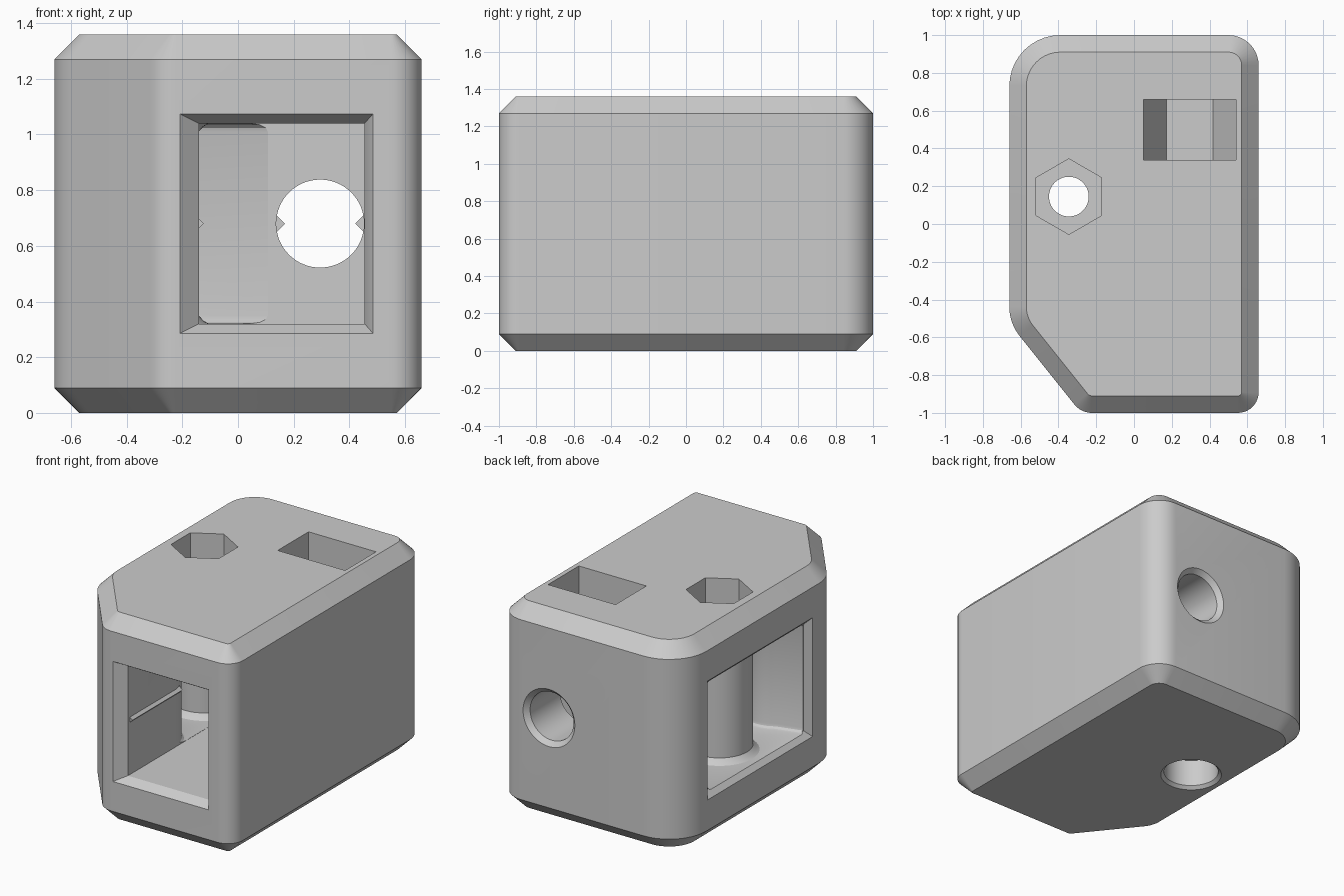
import bpy, bmesh, math
from mathutils import Vector

if "Cube" in bpy.data.objects:
    bpy.data.objects.remove(bpy.data.objects["Cube"], do_unlink=True)

grey = bpy.data.materials.new("light_grey")
grey.use_nodes = True
colour = (0.6, 0.6, 0.6, 1)
grey.diffuse_color = colour
grey.node_tree.nodes["Principled BSDF"].inputs["Base Color"].default_value = colour


def loft(name, loops):
    """Skin a stack of equal-length loops and cap both ends."""
    bm = bmesh.new()
    rings = [[bm.verts.new(p) for p in loop] for loop in loops]
    n = len(rings[0])
    for a, b in zip(rings, rings[1:]):
        for i in range(n):
            j = (i + 1) % n
            bm.faces.new((a[i], a[j], b[j], b[i]))
    bm.faces.new(rings[0][::-1])
    bm.faces.new(rings[-1])
    bmesh.ops.recalc_face_normals(bm, faces=bm.faces)
    mesh = bpy.data.meshes.new(name)
    bm.to_mesh(mesh)
    bm.free()
    mesh.materials.append(grey)
    obj = bpy.data.objects.new(name, mesh)
    bpy.context.collection.objects.link(obj)
    return obj


def turned(name, profile, x, other, axis="z", sides=64, turn=0.0):
    """Round or polygonal shape from (distance along axis, radius) pairs."""
    loops = []
    for h, r in profile:
        ring = []
        for i in range(sides):
            t = turn + math.tau * i / sides
            u, v = x + r * math.cos(t), other + r * math.sin(t)
            ring.append((u, v, h) if axis == "z" else (u, h, v))
        loops.append(ring)
    return loft(name, loops)


def prism(name, outline, z0, z1):
    return loft(name, [[(x, y, z) for x, y in outline] for z in (z0, z1)])


def rect_y(y, x0, x1, z0, z1):
    return [(x0, y, z0), (x1, y, z0), (x1, y, z1), (x0, y, z1)]


def rect_x(x, y0, y1, z0, z1):
    return [(x, y0, z0), (x, y1, z0), (x, y1, z1), (x, y0, z1)]


def combine(target, tool, operation):
    mod = target.modifiers.new("join", "BOOLEAN")
    mod.operation = operation
    mod.solver = "EXACT"
    mod.object = tool
    bpy.context.view_layer.objects.active = target
    bpy.ops.object.modifier_apply(modifier=mod.name)
    bpy.data.objects.remove(tool, do_unlink=True)


# Plan outline: counter-clockwise corners with rounding radius
corners = [(0.66, -1, 0.11), (0.66, 1, 0.16), (-0.66, 1, 0.27),
           (-0.66, -0.525, 0.25), (-0.28, -1, 0.12)]


def plan(inset, z, steps=10):
    pts = [Vector(c[:2]) for c in corners]
    loop = []
    for i, p in enumerate(pts):
        d0 = (p - pts[i - 1]).normalized()
        d1 = (pts[(i + 1) % len(pts)] - p).normalized()
        n0, n1 = Vector((-d0.y, d0.x)), Vector((-d1.y, d1.x))
        r = max(corners[i][2] - inset, 0.006)
        centre = p + (n0 + n1) * ((inset + r) / (1 + n0.dot(n1)))
        a0 = math.atan2(-n0.y, -n0.x)
        sweep = d0.angle(d1)
        for k in range(steps + 1):
            a = a0 + sweep * k / steps
            loop.append((centre.x + r * math.cos(a), centre.y + r * math.sin(a), z))
    return loop


body = loft("housing", [plan(0.09, 0), plan(0, 0.09), plan(0, 1.27), plan(0.09, 1.36)])

floor, ceiling, mid = 0.32, 1.04, 0.68
hole_x, post_x, post_y = 0.295, -0.345, 0.145

# Front channel with its flared mouth
combine(body, loft("front_channel", [
    rect_y(-1.1, -0.14, 0.455, floor, ceiling),
    rect_y(0.25, -0.14, 0.455, floor, ceiling)]), "DIFFERENCE")
combine(body, loft("front_mouth", [
    rect_y(-1.01, -0.22, 0.49, 0.28, 1.08),
    rect_y(-0.94, -0.139, 0.454, floor + 0.001, ceiling - 0.001)]), "DIFFERENCE")

# Side passage: slanted rear wall and rounded wall end, softened floor and ceiling
arc = [(-0.34 + 0.2 * math.cos(math.radians(a)), -0.45 + 0.2 * math.sin(math.radians(a)))
       for a in range(4, 125, 8)]
outline = [(0.3, 0.14), (0.3, -0.43)] + arc + [(-0.66, -0.34), (-0.8, -0.34),
                                               (-0.8, 0.69), (-0.66, 0.69)]
passage = prism("side_passage", outline, floor + 0.001, ceiling - 0.001)
bm = bmesh.new()
bm.from_mesh(passage.data)
rims = [e for e in bm.edges if abs(e.verts[0].co.z - e.verts[1].co.z) < 1e-5]
bmesh.ops.bevel(bm, geom=rims, offset=0.03, segments=3, profile=0.5, affect="EDGES")
bm.to_mesh(passage.data)
bm.free()
combine(body, passage, "DIFFERENCE")
combine(body, loft("side_mouth", [
    rect_x(-0.67, -0.38, 0.73, 0.28, 1.08),
    rect_x(-0.62, -0.335, 0.685, 0.33, 1.03)]), "DIFFERENCE")

# Post standing in the passage, with flared ends
flare = [(0.0, 0.04), (0.012, 0.02), (0.035, 0.0)]
profile = [(0.25, 0.24)] + [(floor + h, 0.2 + r) for h, r in flare]
profile += [(ceiling - h, 0.2 + r) for h, r in reversed(flare)] + [(1.1, 0.24)]
combine(body, turned("post", profile, post_x, post_y), "UNION")

# Screw bore: hexagonal pocket above, countersunk bore below
combine(body, turned("screw_bore", [(-0.01, 0.2), (0.02, 0.17), (0.2, 0.17), (0.2001, 0.105),
                                    (1.5, 0.105)], post_x, post_y), "DIFFERENCE")
combine(body, turned("hex_pocket", [(1.16, 0.2), (1.5, 0.2)], post_x, post_y,
                     sides=6, turn=math.pi / 6), "DIFFERENCE")

# Rear hole with chamfered rim
combine(body, turned("rear_hole", [(0.2, 0.158), (0.97, 0.158), (1.01, 0.198)],
                     hole_x, mid, axis="y"), "DIFFERENCE")

# Small guide ribs
for x, y0, y1 in ((-0.155, -0.92, -0.4), (hole_x - 0.158, 0.26, 0.4),
                  (hole_x + 0.158, 0.26, 0.4)):
    combine(body, turned("guide_rib", [(y0, 0.032), (y1, 0.032)], x, mid,
                         axis="y", sides=4), "UNION")

# Nut slot: hexagonal bottom, open to the top
half = 0.245
section = [(-half, 1.5), (-half, mid), (-half / 2, mid - 0.212),
           (half / 2, mid - 0.212), (half, mid), (half, 1.5)]
combine(body, loft("nut_slot", [[(hole_x + x, y, z) for x, z in section]
                                for y in (0.34, 0.66)]), "DIFFERENCE")

bpy.ops.object.select_all(action="DESELECT")
body.select_set(True)
bpy.context.view_layer.objects.active = body
bpy.ops.object.shade_smooth_by_angle(angle=math.radians(28))
